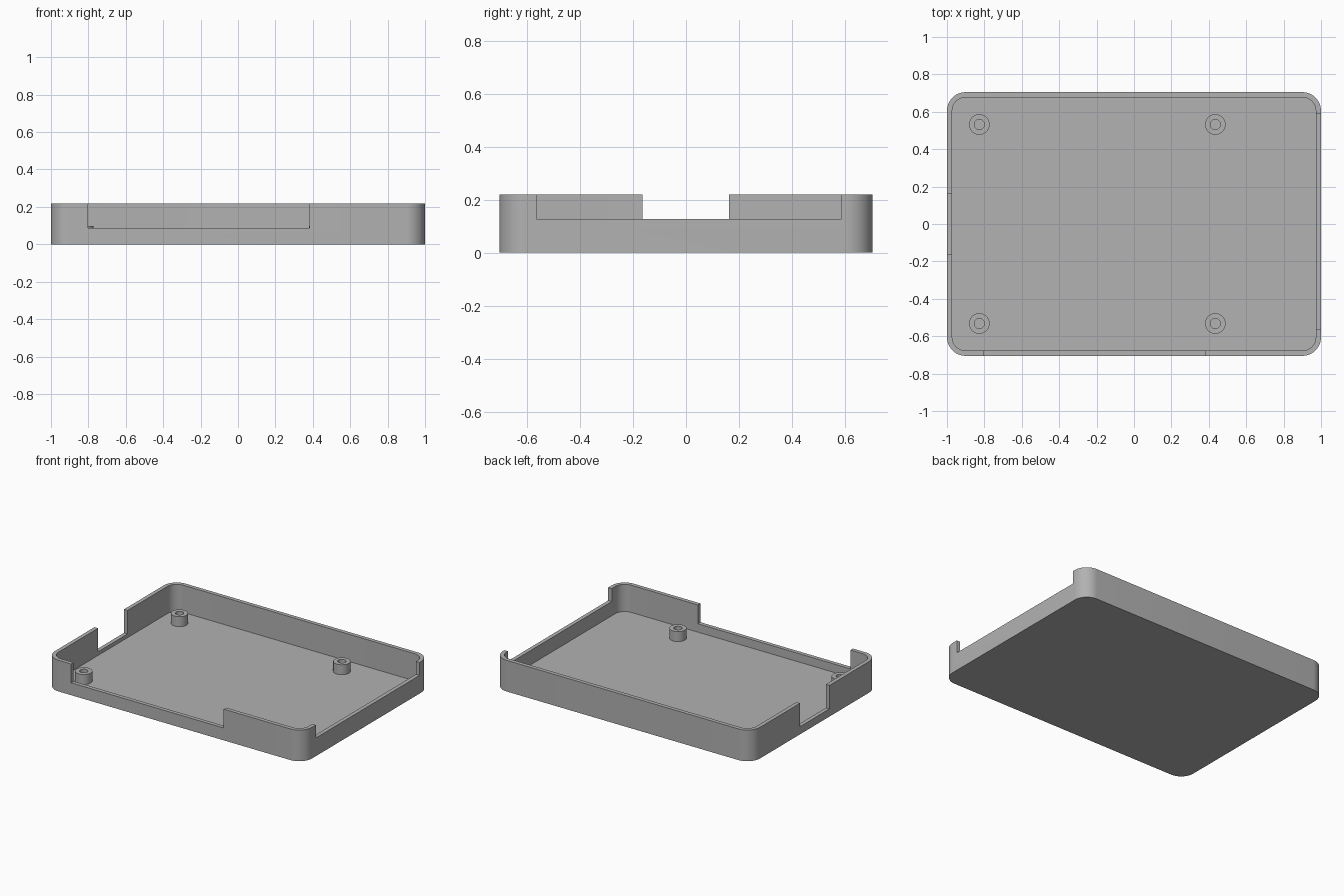
import bpy
import bmesh
from math import cos, sin, pi, radians

if "Cube" in bpy.data.objects:
    bpy.data.objects.remove(bpy.data.objects["Cube"], do_unlink=True)

HALF_X, HALF_Y, HEIGHT = 1.0, 0.705, 0.219
WALL, FLOOR, CORNER = 0.028, 0.028, 0.1

grey = bpy.data.materials.new("light_grey")
grey.use_nodes = True
colour = (0.445, 0.445, 0.445, 1)
grey.diffuse_color = colour
grey.node_tree.nodes["Principled BSDF"].inputs["Base Color"].default_value = colour


def add_object(name, bm):
    bmesh.ops.recalc_face_normals(bm, faces=bm.faces)
    mesh = bpy.data.meshes.new(name)
    bm.to_mesh(mesh)
    bm.free()
    mesh.materials.append(grey)
    obj = bpy.data.objects.new(name, mesh)
    bpy.context.collection.objects.link(obj)
    return obj


def rounded_slab(name, hx, hy, radius, z0, z1, steps=12):
    bm = bmesh.new()
    outline = []
    for quarter, (sx, sy) in enumerate([(1, 1), (-1, 1), (-1, -1), (1, -1)]):
        for i in range(steps + 1):
            a = (quarter + i / steps) * pi / 2
            outline.append(bm.verts.new((sx * (hx - radius) + radius * cos(a),
                                         sy * (hy - radius) + radius * sin(a), z0)))
    face = bm.faces.new(outline)
    top = bmesh.ops.extrude_face_region(bm, geom=[face])["geom"]
    bmesh.ops.translate(bm, vec=(0, 0, z1 - z0),
                        verts=[v for v in top if isinstance(v, bmesh.types.BMVert)])
    return add_object(name, bm)


def box(name, x0, x1, y0, y1, z0, z1):
    bm = bmesh.new()
    bmesh.ops.create_cube(bm, size=1)
    for v in bm.verts:
        v.co = (x1 if v.co.x > 0 else x0, y1 if v.co.y > 0 else y0, z1 if v.co.z > 0 else z0)
    return add_object(name, bm)


def smooth(obj):
    bpy.ops.object.select_all(action="DESELECT")
    obj.select_set(True)
    bpy.context.view_layer.objects.active = obj
    bpy.ops.object.shade_smooth_by_angle(angle=radians(30))


def cut(target, cutter):
    bpy.context.view_layer.objects.active = target
    mod = target.modifiers.new("cut", "BOOLEAN")
    mod.operation, mod.solver, mod.object = "DIFFERENCE", "EXACT", cutter
    bpy.ops.object.modifier_apply(modifier=mod.name)
    bpy.data.objects.remove(cutter, do_unlink=True)


# Tray: rounded slab, hollowed, with a port notch in three of its walls
tray = rounded_slab("tray", HALF_X, HALF_Y, CORNER, 0, HEIGHT)
cut(tray, rounded_slab("cavity", HALF_X - WALL, HALF_Y - WALL, CORNER - WALL, FLOOR, 0.4))
cut(tray, box("front_notch", -0.803, 0.382, -0.8, -0.65, 0.087, 0.4))
cut(tray, box("left_notch", 0.94, 1.1, -0.564, 0.587, 0.128, 0.4))
cut(tray, box("right_notch", -1.1, -0.94, -0.164, 0.163, 0.054, 0.4))
smooth(tray)


# Hollow screw posts standing on the floor
def screw_post(name, x, y, outer=0.055, inner=0.027, top=0.098, sides=32):
    bm = bmesh.new()
    profile = [(inner, FLOOR), (inner, top), (outer, top), (outer, FLOOR)]
    rings = [[bm.verts.new((x + r * cos(2 * pi * i / sides), y + r * sin(2 * pi * i / sides), z))
              for i in range(sides)] for r, z in profile]
    for low, high in zip(rings, rings[1:]):
        for i in range(sides):
            j = (i + 1) % sides
            bm.faces.new((low[i], high[i], high[j], low[j]))
    post = add_object(name, bm)
    # An open shell needs its outward direction set from the top ring
    if max(post.data.polygons, key=lambda p: p.center.z).normal.z < 0:
        post.data.flip_normals()
    smooth(post)


for side, x in (("right", -0.827), ("left", 0.435)):
    for end, y in (("front", -0.532), ("back", 0.532)):
        screw_post(f"{end}_{side}_screw_post", x, y)
